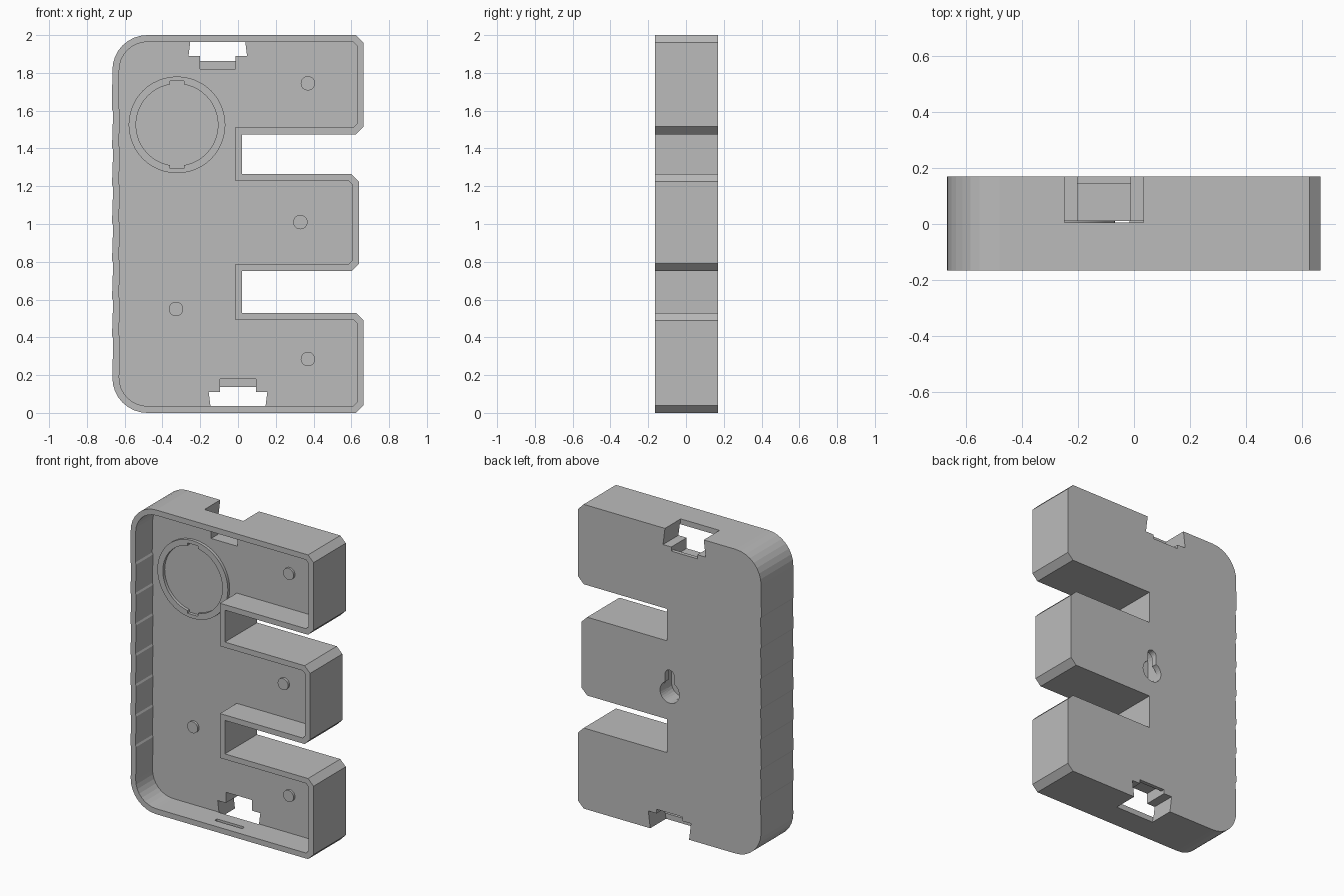
import bpy, bmesh, math
from mathutils import Vector

cube = bpy.data.objects.get("Cube")
if cube:
    bpy.data.objects.remove(cube, do_unlink=True)

grey = bpy.data.materials.new("plain_grey")
grey.use_nodes = True
grey.diffuse_color = (0.5, 0.5, 0.5, 1)
grey.node_tree.nodes["Principled BSDF"].inputs["Base Color"].default_value = (0.5, 0.5, 0.5, 1)

FRONT, BACK, LEDGE, FLOOR = -0.165, 0.17, 0.01, 0.125


def prism(name, pts, y0, y1):
    """Extrude an (x, z) polygon along y."""
    bm = bmesh.new()
    face = bm.faces.new([bm.verts.new((x, y0, z)) for x, z in pts])
    geo = bmesh.ops.extrude_face_region(bm, geom=[face])["geom"]
    moved = [v for v in geo if isinstance(v, bmesh.types.BMVert)]
    bmesh.ops.translate(bm, vec=(0, y1 - y0, 0), verts=moved)
    bmesh.ops.recalc_face_normals(bm, faces=bm.faces)
    mesh = bpy.data.meshes.new(name)
    bm.to_mesh(mesh)
    bm.free()
    mesh.materials.append(grey)
    obj = bpy.data.objects.new(name, mesh)
    bpy.context.collection.objects.link(obj)
    return obj


def rect(x0, x1, z0, z1):
    return [(x0, z0), (x1, z0), (x1, z1), (x0, z1)]


def arc(cx, cz, r, a0, a1, n):
    angles = [math.radians(a0 + (a1 - a0) * i / n) for i in range(n + 1)]
    return [(cx + r * math.cos(a), cz + r * math.sin(a)) for a in angles]


def circle(cx, cz, r, n=48):
    return arc(cx, cz, r, 0, 360, n)[:-1]


def inset(pts, d):
    """Mitred inward offset of a counter-clockwise polygon."""
    out = []
    for i, p in enumerate(pts):
        a, b, c = Vector(pts[i - 1]), Vector(p), Vector(pts[(i + 1) % len(pts)])
        u, v = (b - a).normalized(), (c - b).normalized()
        n1, n2 = Vector((-u.y, u.x)), Vector((-v.y, v.x))
        q = b + (n1 + n2) * (d / (1 + n1.dot(n2)))
        out.append((q.x, q.y))
    return out


def cut(obj, *cutters):
    """Subtract each cutter and discard it."""
    for c in cutters:
        mod = obj.modifiers.new("cut", "BOOLEAN")
        mod.operation, mod.solver, mod.object = "DIFFERENCE", "EXACT", c
        bpy.context.view_layer.objects.active = obj
        bpy.ops.object.modifier_apply(modifier=mod.name)
        bpy.data.objects.remove(c, do_unlink=True)


def smooth(obj):
    bpy.ops.object.select_all(action="DESELECT")
    obj.select_set(True)
    bpy.context.view_layer.objects.active = obj
    bpy.ops.object.shade_smooth_by_angle(angle=math.radians(20))


# Outline: rounded spine with three chamfered arms
SPINE = 0.02
outline = arc(-0.48, 0.185, 0.185, 180, 270, 8)
for tip, z0, z1 in ((0.665, 0, 0.53), (0.64, 0.75, 1.265), (0.665, 1.475, 2)):
    if z0 > 0:
        outline.append((SPINE, z0))
    outline += [(tip - 0.04, z0), (tip, z0 + 0.04), (tip, z1 - 0.04), (tip - 0.04, z1)]
    if z1 < 2:
        outline.append((SPINE, z1))
outline += arc(-0.48, 1.815, 0.185, 90, 180, 8)
for i in range(1, 8):
    z = 1.8 - 0.2 * i
    outline += [(-0.667, z + 0.006), (-0.661, z - 0.006)]

# (centre x, height from depth) for the top and bottom hanger notches
notches = ((-0.107, lambda d: 2 - d), (0.0, lambda d: d))

# Cavity with the hanger housings and keyhole boss left standing
cavity = prism("cavity", inset(outline, 0.075), LEDGE - 0.02, FLOOR)
boss = []
for cx, cz, a in ((0.09, 1.15, 0), (-0.09, 1.15, 90), (-0.09, 0.86, 180), (0.09, 0.86, 270)):
    boss += arc(cx, cz, 0.04, a, a + 90, 5)
cut(cavity, prism("boss", boss, LEDGE, 0.3))
for cx, h in notches:
    z0, z1 = sorted((h(-0.1), h(0.172)))
    cut(cavity, prism("housing", rect(cx - 0.204, cx + 0.204, z0, z1), LEDGE, 0.3))

# Shell
shell = prism("shell", outline, FRONT, BACK)
cut(shell,
    prism("lip_cavity", inset(outline, 0.036), FRONT - 0.1, LEDGE),
    cavity)

# Dovetail notches, inner slots and snap grooves
for cx, h in notches:
    tail = [(cx - 0.135, h(-0.05)), (cx + 0.135, h(-0.05)),
            (cx + 0.155, h(0.11)), (cx - 0.155, h(0.11))]
    slot = sorted((h(0.09), h(0.18)))
    hole = sorted((h(0.09), h(0.137)))
    groove = sorted((h(0.02), h(0.05)))
    cut(shell,
        prism("tail", tail, LEDGE - 0.004, BACK + 0.1),
        prism("slot", rect(cx - 0.095, cx + 0.095, *slot), LEDGE - 0.05, 0.145),
        prism("hole", rect(cx - 0.095, cx + 0.095, *hole), LEDGE - 0.05, BACK + 0.1),
        prism("groove", rect(cx - 0.1, cx + 0.1, *groove), -0.1, -0.075))

# Keyhole with a hollow behind it
hollow = arc(0, 1.05, 0.07, 0, 180, 12) + arc(0, 0.93, 0.07, 180, 360, 12)
cut(shell,
    prism("key_round", circle(0, 0.93, 0.07, 32), 0.1, BACK + 0.1),
    prism("key_slot", [(0.033, 0.93)] + arc(0, 1.045, 0.033, 0, 180, 10) + [(-0.033, 0.93)],
          0.1, BACK + 0.1),
    prism("key_hollow", hollow, 0.05, 0.13))

# Round holder ring with two small notches
RX, RZ = -0.323, 1.525
ring = prism("holder_ring", circle(RX, RZ, 0.256), -0.01, FLOOR + 0.01)
cut(ring, prism("ring_bore", circle(RX, RZ, 0.217), -0.1, 0.3))
for s in (-1, 1):
    z0, z1 = sorted((RZ + s * 0.19, RZ + s * 0.231))
    cut(ring, prism("ring_notch", rect(RX - 0.038, RX + 0.038, z0, z1), -0.1, 0.02))
smooth(ring)

# Locating pegs
for i, (x, z) in enumerate(((0.37, 1.745), (0.33, 1.01), (-0.328, 0.55), (0.37, 0.285))):
    smooth(prism(f"peg_{i + 1}", circle(x, z, 0.038, 24), -0.005, FLOOR + 0.01))
